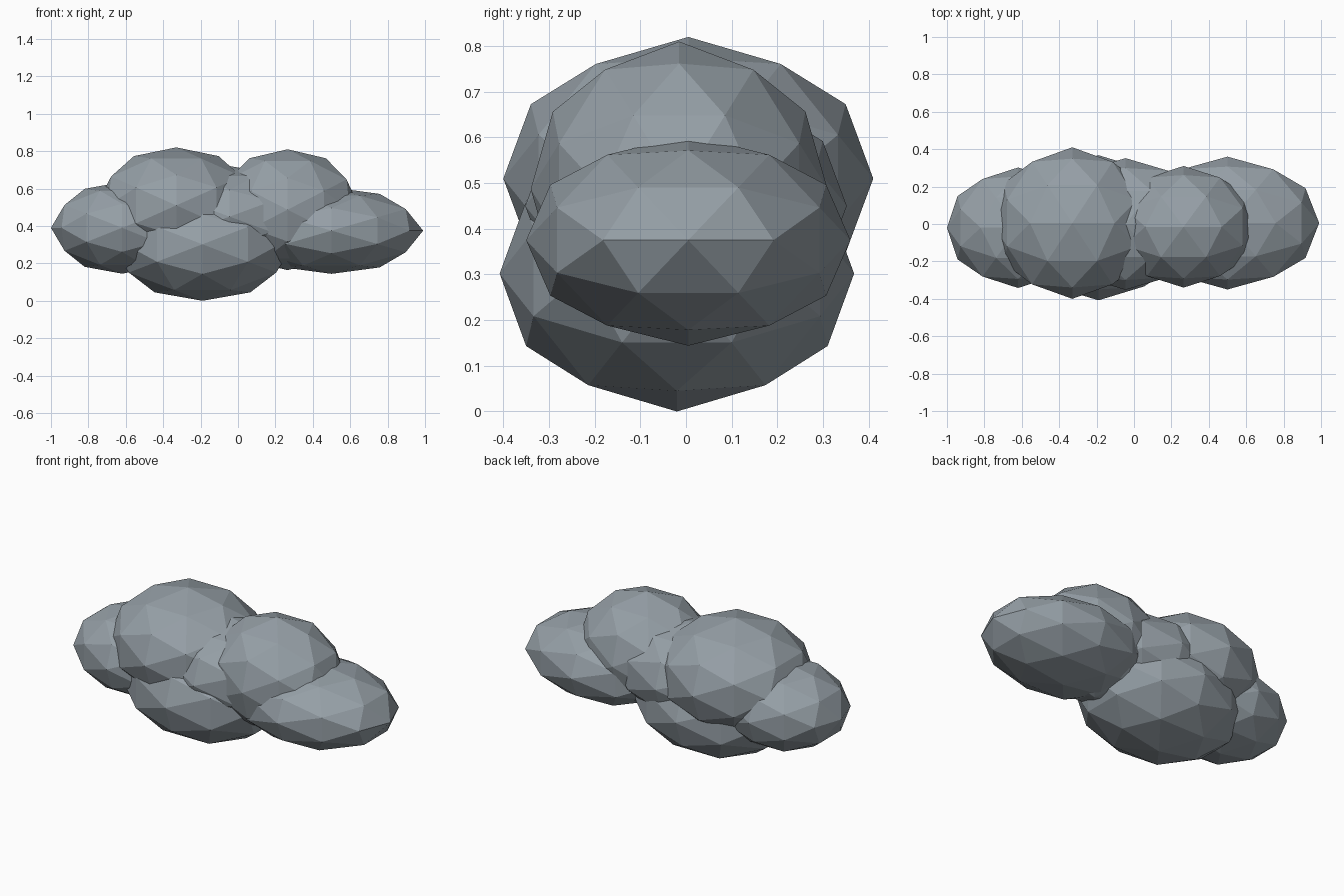
import bpy, bmesh, math
from mathutils import Vector

if "Cube" in bpy.data.objects:
    bpy.data.objects.remove(bpy.data.objects["Cube"])

# Single flat colour
cloud_grey = bpy.data.materials.new("cloud_grey")
cloud_grey.diffuse_color = (0.30, 0.345, 0.38, 1.0)
cloud_grey.use_nodes = True
cloud_grey.node_tree.nodes["Principled BSDF"].inputs["Base Color"].default_value = cloud_grey.diffuse_color

PHI = (1 + math.sqrt(5)) / 2


def puff(name, centre, radii):
    """Flat-shaded ellipsoid: icosahedron with edge midpoints on the axes, split once."""
    bm = bmesh.new()
    for a in (-1, 1):
        for b in (-PHI, PHI):
            for co in ((b, a, 0), (0, b, a), (a, 0, b)):
                bm.verts.new(co)
    bmesh.ops.convex_hull(bm, input=bm.verts[:])
    bmesh.ops.subdivide_edges(bm, edges=bm.edges[:], cuts=1, use_grid_fill=True)
    for v in bm.verts:
        n = v.co.normalized()
        v.co = Vector(n[i] * radii[i] + centre[i] for i in range(3))
    bmesh.ops.recalc_face_normals(bm, faces=bm.faces[:])
    mesh = bpy.data.meshes.new(name)
    bm.to_mesh(mesh)
    bm.free()
    mesh.materials.append(cloud_grey)
    obj = bpy.data.objects.new(name, mesh)
    bpy.context.collection.objects.link(obj)
    return obj


# Overlapping puffs of the cloud
puff("left_puff", (-0.62, -0.02, 0.39), (0.38, 0.322, 0.245))
puff("right_puff", (0.50, 0.005, 0.375), (0.49, 0.355, 0.231))
puff("upper_left_puff", (-0.33, 0.005, 0.51), (0.43, 0.405, 0.31))
puff("upper_right_puff", (0.265, -0.015, 0.487), (0.39, 0.325, 0.323))
puff("lower_puff", (-0.19, -0.02, 0.302), (0.487, 0.388, 0.302))
puff("middle_puff", (-0.045, 0.0, 0.45), (0.455, 0.352, 0.27))
